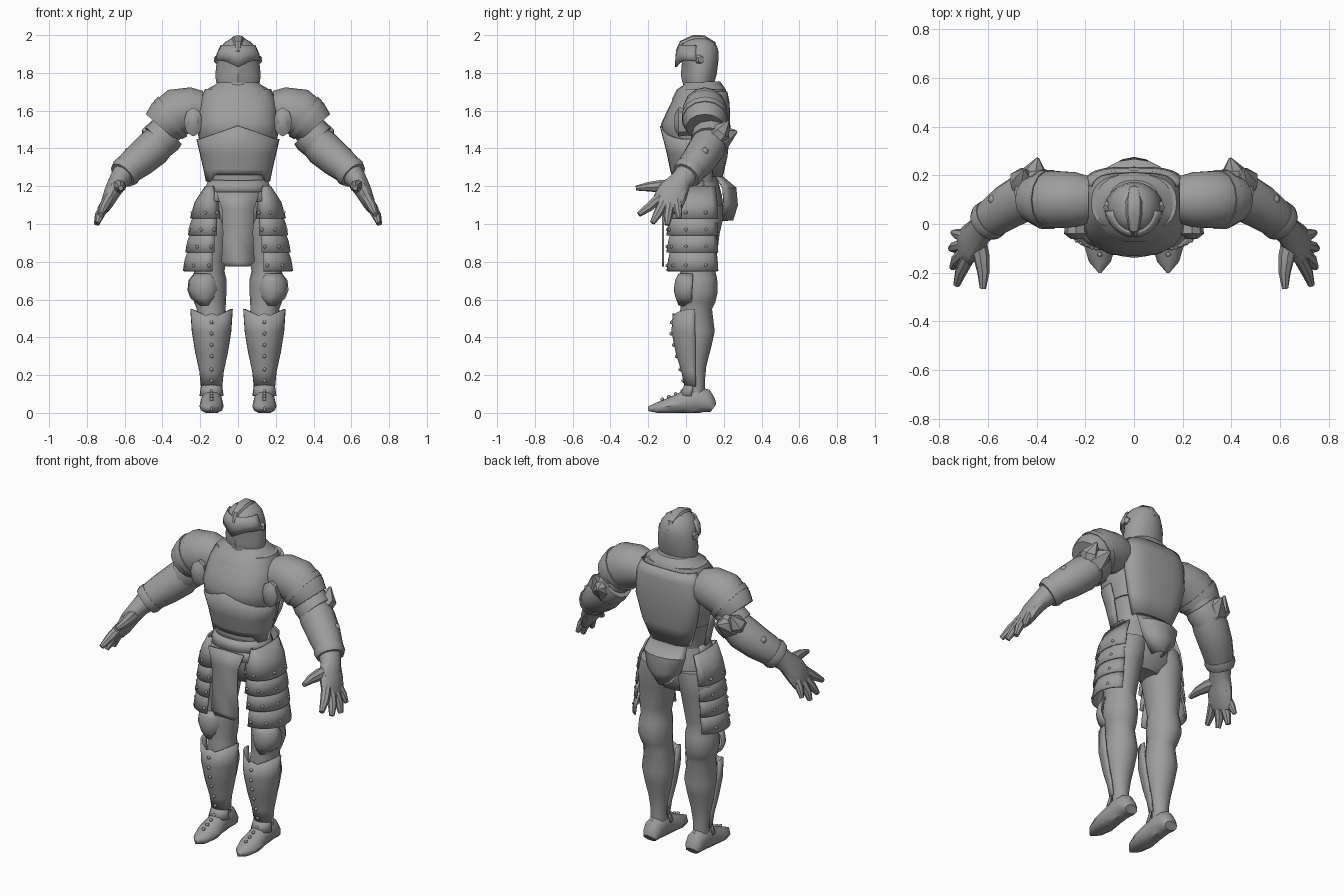
import bpy, bmesh, math
from mathutils import Vector, Matrix

steel = bpy.data.materials.new("grey_steel")
steel.diffuse_color = (0.34, 0.34, 0.34, 1)


def finish(name, bm, mirror=False, thick=0, angle=35):
    bmesh.ops.recalc_face_normals(bm, faces=bm.faces[:])
    me = bpy.data.meshes.new(name)
    bm.to_mesh(me)
    bm.free()
    me.materials.append(steel)
    ob = bpy.data.objects.new(name, me)
    bpy.context.collection.objects.link(ob)
    bpy.ops.object.select_all(action='DESELECT')
    ob.select_set(True)
    bpy.context.view_layer.objects.active = ob
    bpy.ops.object.shade_smooth_by_angle(angle=math.radians(angle))
    if thick:
        mod = ob.modifiers.new("thickness", 'SOLIDIFY')
        mod.thickness, mod.offset = thick, 0
    if mirror:
        ob.modifiers.new("mirror", 'MIRROR').use_mirror_merge = False
    return ob


def skin(bm, rings, closed):
    rings = [[bm.verts.new(p) for p in r] for r in rings]
    n = len(rings[0])
    for a, b in zip(rings, rings[1:]):
        for i in range(n if closed else n - 1):
            j = (i + 1) % n
            bm.faces.new((a[i], a[j], b[j], b[i]))
    if closed:
        bm.faces.new(rings[0])
        bm.faces.new(rings[-1])


def power(v, e):
    return math.copysign(abs(v) ** e, v)


def on_ring(row, deg, e=1):
    # row = (z, centre x, half width, front y, back y)
    z, cx, hw, y0, y1 = row
    a = math.radians(deg)
    return Vector((cx + hw * power(math.cos(a), e),
                   (y0 + y1) / 2 + (y1 - y0) / 2 * power(math.sin(a), e), z))


def loft(name, rows, n=16, e=1, arc=None, warp=None, mirror=False, thick=0.01):
    """Horizontal rings, or an open plate when an arc in degrees is given."""
    a0, a1 = arc or (0, 360)
    degs = [a0 + (a1 - a0) * i / n for i in range(n + (1 if arc else 0))]
    rings = [[on_ring(r, d, e) for d in degs] for r in rows]
    if warp:
        rings = [[warp(p) for p in r] for r in rings]
    bm = bmesh.new()
    skin(bm, rings, not arc)
    return finish(name, bm, mirror, thick if arc else 0)


def add_tube(bm, pts, n, ref, low=-9):
    cs = [Vector(p[:3]) for p in pts]
    rings = []
    for i, p in enumerate(pts):
        t = (cs[min(i + 1, len(cs) - 1)] - cs[max(i - 1, 0)]).normalized()
        u = t.cross(Vector(ref)).normalized()
        v = t.cross(u)
        ring = []
        for k in range(n):
            a = math.tau * k / n
            q = cs[i] + u * p[3] * math.cos(a) + v * p[-1] * math.sin(a)
            q.z = max(q.z, low)
            ring.append(q)
        rings.append(ring)
    skin(bm, rings, True)


def tube(name, paths, n=12, ref=(0, 1, 0), mirror=True, low=-9):
    """Round tubes through points (x, y, z, radius, optional second radius)."""
    bm = bmesh.new()
    for pts in paths:
        add_tube(bm, pts, n, ref, low)
    return finish(name, bm, mirror)


def studs(name, spots, r=0.009):
    bm = bmesh.new()
    for s in spots:
        bmesh.ops.create_icosphere(bm, subdivisions=1, radius=r, matrix=Matrix.Translation(s))
    finish(name, bm, True, angle=60)


# Helmet with ridged face, brow visor, crest and side pivots
def face_warp(p):
    if p.y < .03 and p.z < 1.87:
        p.y -= .012 * max(0, 1 - abs(p.x) / .05)
        if p.z < 1.75:
            p.z -= .015 * max(0, 1 - abs(p.x) / .09)
    return p


loft("helmet", [(1.75, 0, .116, -.008, .15), (1.79, 0, .12, -.015, .162), (1.85, 0, .114, -.01, .17),
                (1.89, 0, .108, -.03, .173), (1.93, 0, .096, -.035, .168), (1.962, 0, .07, -.012, .148),
                (1.983, 0, .035, .025, .115)], n=20, warp=face_warp)


def visor_warp(p):
    if p.z < 1.87:
        p.z -= .035 * max(0, 1 - abs(p.x) / .07)
        p.y -= .012 * max(0, 1 - abs(p.x) / .05)
    return p


loft("visor", [(1.865, 0, .117, -.042, .172), (1.90, 0, .109, -.05, .174), (1.945, 0, .088, -.034, .16)],
     n=12, arc=(185, 355), warp=visor_warp)
tube("crest", [[(0, -.045, 1.91, .012), (0, -.02, 1.955, .018, .022), (0, .04, 1.98, .02, .034),
                (0, .09, 1.98, .02, .036), (0, .14, 1.95, .02, .025), (0, .163, 1.9, .012)]],
     n=8, ref=(1, 0, 0), mirror=False)
tube("visor_pivot", [[(.1, .07, 1.87, .03, .025), (.121, .08, 1.87, .018)]], n=6)

# Neck and collar
loft("neck", [(1.68, 0, .085, -.02, .15), (1.8, 0, .08, -.01, .14)])
loft("collar", [(1.66, 0, .185, -.075, .215), (1.71, 0, .17, -.05, .212), (1.735, 0, .125, -.015, .195),
                (1.755, 0, .105, -.005, .18)], n=20, e=.9)

# Body armour
loft("breastplate", [(1.36, 0, .19, -.085, .2), (1.44, 0, .205, -.1, .212), (1.475, 0, .212, -.122, .218),
                     (1.53, 0, .215, -.132, .222), (1.6, 0, .21, -.1, .222), (1.66, 0, .2, -.07, .22),
                     (1.715, 0, .175, -.03, .205)], n=24, e=.8)


def belly_warp(p):
    k = max(0, 1 - abs(p.x) / .2)
    if p.z > 1.42:
        p.z += .07 * k
        p.y -= .016 * k
    elif p.z < 1.25 and abs(p.x) < .13:
        p.z += .035
    return p


loft("belly_plate", [(1.225, 0, .165, -.07, .17), (1.29, 0, .178, -.08, .18), (1.37, 0, .197, -.096, .205),
                     (1.45, 0, .215, -.118, .215)], n=16, e=.85, arc=(178, 362), warp=belly_warp)
loft("waist", [(1.18, 0, .155, -.065, .165), (1.27, 0, .16, -.065, .17), (1.38, 0, .19, -.085, .2)], n=20, e=.85)
loft("back_plate", [(1.25, 0, .13, 0, .19), (1.36, 0, .175, 0, .215), (1.5, 0, .21, 0, .23),
                    (1.64, 0, .205, 0, .226), (1.7, 0, .18, 0, .214)], n=12, e=.6, arc=(15, 165))

# Hips, waist bands and tail plate
loft("hips", [(1.23, 0, .155, -.075, .17), (1.15, 0, .185, -.09, .19), (1.08, 0, .2, -.085, .2),
              (1.01, 0, .19, -.06, .19), (.95, 0, .1, 0, .14)], n=20, e=.9)
for i in range(2):
    z, g = 1.23 - .05 * i, .015 * i
    loft("waist_band", [(z, 0, .155 + g, -.08 - g, .172 + g), (z - .06, 0, .175 + g, -.1 - g, .187 + g)],
         n=16, e=.9, arc=(160, 380))
loft("tail_plate", [(1.25, 0, .12, .12, .19), (1.19, 0, .135, .1, .262), (1.1, 0, .105, .1, .27),
                    (1.02, 0, .03, .1, .245)], n=6, arc=(10, 170))

# Hanging front cloth
bm = bmesh.new()
cloth = [(1.17, .115, -.112), (1.08, .085, -.122), (.95, .08, -.122), (.8, .088, -.122), (.775, .06, -.122)]
skin(bm, [[(x, y, z) for x in (-w, 0, w)] for z, w, y in cloth], False)
finish("front_cloth", bm, thick=.012)

# Legs
loft("leg", [(1.1, .11, .11, -.05, .195), (1.02, .13, .115, -.06, .195), (.95, .14, .105, -.05, .178),
             (.8, .15, .088, -.035, .16), (.75, .152, .08, -.03, .155), (.71, .152, .09, -.033, .165),
             (.64, .155, .094, -.035, .168), (.585, .148, .084, -.03, .155),
             (.55, .142, .076, -.03, .138), (.43, .14, .092, -.04, .152), (.35, .14, .08, -.025, .134),
             (.25, .14, .06, 0, .108), (.17, .14, .047, .008, .1), (.1, .14, .046, .01, .1)], mirror=True)
loft("knee_plate", [(.735, .175, .055, -.035, .12), (.70, .178, .08, -.053, .14), (.65, .18, .083, -.06, .14),
                    (.61, .178, .07, -.05, .13), (.57, .174, .025, -.035, .1)],
     n=6, arc=(185, 355), mirror=True)


def greave_warp(p):
    if p.z > .5:
        p.z += .045 * abs(p.x - .14) / .1 + .025 * max(0, 1 - abs(p.x - .14) / .03)
    return p


greave = [(.49, .14, .108, -.066, .145), (.43, .14, .1, -.072, .15), (.32, .14, .082, -.05, .135),
          (.22, .14, .06, -.02, .11), (.14, .14, .052, -.003, .1)]
greave[0] = (.502,) + greave[0][1:]
loft("greave", greave, n=12, arc=(175, 365), warp=greave_warp, mirror=True)
studs("greave_studs", [(.14, y, z) for z, y in
                       ((.48, -.075), (.42, -.078), (.36, -.065), (.3, -.05), (.23, -.03), (.17, -.014))], .011)

# Feet
tube("boot", [[(.14, .145, .025, .04, .025), (.14, .125, .04, .052, .045), (.14, .1, .062, .055, .066),
               (.14, .05, .07, .055, .074), (.14, -.02, .052, .06, .058), (.14, -.09, .035, .064, .044),
               (.14, -.155, .024, .045, .03), (.14, -.2, .022, .006, .012)]], ref=(0, 0, 1), low=0)
loft("ankle_guard", [(.09, .14, .06, -.03, .11), (.125, .14, .055, -.015, .105), (.155, .14, .05, 0, .1)],
     n=8, arc=(190, 350), mirror=True)
studs("boot_studs", [(.14, y, z) for y, z in ((-.02, .115), (-.055, .1), (-.09, .085), (-.125, .072))], .011)

# Overlapping thigh plates with studs
spots = []
for i, (top, bot, inset, out, start) in enumerate(((1.2, 1.03, .075, .25, 238), (1.06, .94, .03, .262, 250),
                                                   (.97, .85, .03, .275, 258), (.88, .75, .03, .288, 264))):
    hw = out - .15
    upper = (top, .145, hw - inset, -.075, .17)
    middle = ((top + bot) / 2, .148, hw - inset * .3, -.09, .182)
    lower = (bot, .15, hw, -.1, .187)
    loft("thigh_plate", [upper, middle, lower], n=10, arc=(start, 420), mirror=True, thick=.009)
    mid = (bot + .03, .15, hw - .003, -.1, .187)
    spots += [on_ring(mid, d) for d in (start + 8, start + 45, 342, 385)]
studs("thigh_studs", spots, .01)

# Shoulders
tube("shoulder_plate", [[(.19, .1, 1.605, .1, .1), (.24, .1, 1.607, .117, .115), (.32, .1, 1.592, .128, .12),
                         (.375, .1, 1.55, .12, .118), (.408, .1, 1.512, .106, .1)]], n=14)
tube("shoulder_rim", [[(.345, .1, 1.57, .13, .124), (.372, .1, 1.55, .126, .122)]], n=14)
tube("armpit_disc", [[(.237, .02, 1.54, .045, .07), (.237, -.04, 1.54, .05, .077),
                      (.237, -.062, 1.54, .022, .035)]], n=8, ref=(0, 0, 1))
studs("shoulder_studs", [(.41, .1, 1.62), (.385, .175, 1.605), (.365, .04, 1.655)], .026)

# Arms
tube("upper_arm", [[(.25, .1, 1.6, .085), (.35, .12, 1.52, .08), (.43, .13, 1.43, .08)]])
tube("elbow_band", [[(.365, .13, 1.49, .095), (.385, .13, 1.47, .102), (.425, .125, 1.435, .1)]])
tube("elbow_wing", [[(.42, .13, 1.44, .085, .08), (.41, .2, 1.465, .065, .065), (.395, .27, 1.49, .006)],
                    [(.43, .14, 1.44, .07), (.465, .19, 1.49, .05), (.452, .225, 1.545, .005)]],
     n=6, ref=(1, 0, 0))
tube("forearm_plate", [[(.40, .13, 1.45, .088), (.45, .11, 1.4, .098), (.52, .07, 1.34, .092),
                        (.575, .03, 1.295, .082), (.61, .0, 1.26, .07)]], n=14)
tube("wrist_cuff", [[(.583, .024, 1.287, .083), (.598, .012, 1.272, .085), (.612, 0, 1.258, .076)]], n=14)
studs("forearm_studs", [(.58, .1, 1.385), (.53, -.01, 1.34)], .022)

# Gloved hands
tube("palm", [[(.6, .01, 1.27, .064), (.634, -.03, 1.225, .052, .06), (.665, -.07, 1.17, .044, .083),
               (.695, -.1, 1.105, .033, .083), (.707, -.112, 1.075, .02, .062)]])
tube("fingers", [
    [(.645, -.05, 1.2, .036), (.627, -.13, 1.2, .034), (.618, -.2, 1.197, .025), (.62, -.265, 1.19, .013)],
    [(.682, -.14, 1.14, .028), (.71, -.195, 1.09, .025), (.728, -.25, 1.05, .014)],
    [(.692, -.115, 1.12, .028), (.728, -.148, 1.055, .025), (.745, -.178, 1.005, .014)],
    [(.7, -.085, 1.11, .026), (.735, -.095, 1.045, .024), (.75, -.1, .995, .014)],
    [(.692, -.05, 1.13, .025), (.724, -.042, 1.075, .022), (.742, -.035, 1.03, .012)]], n=8, ref=(.8, .1, .6))
